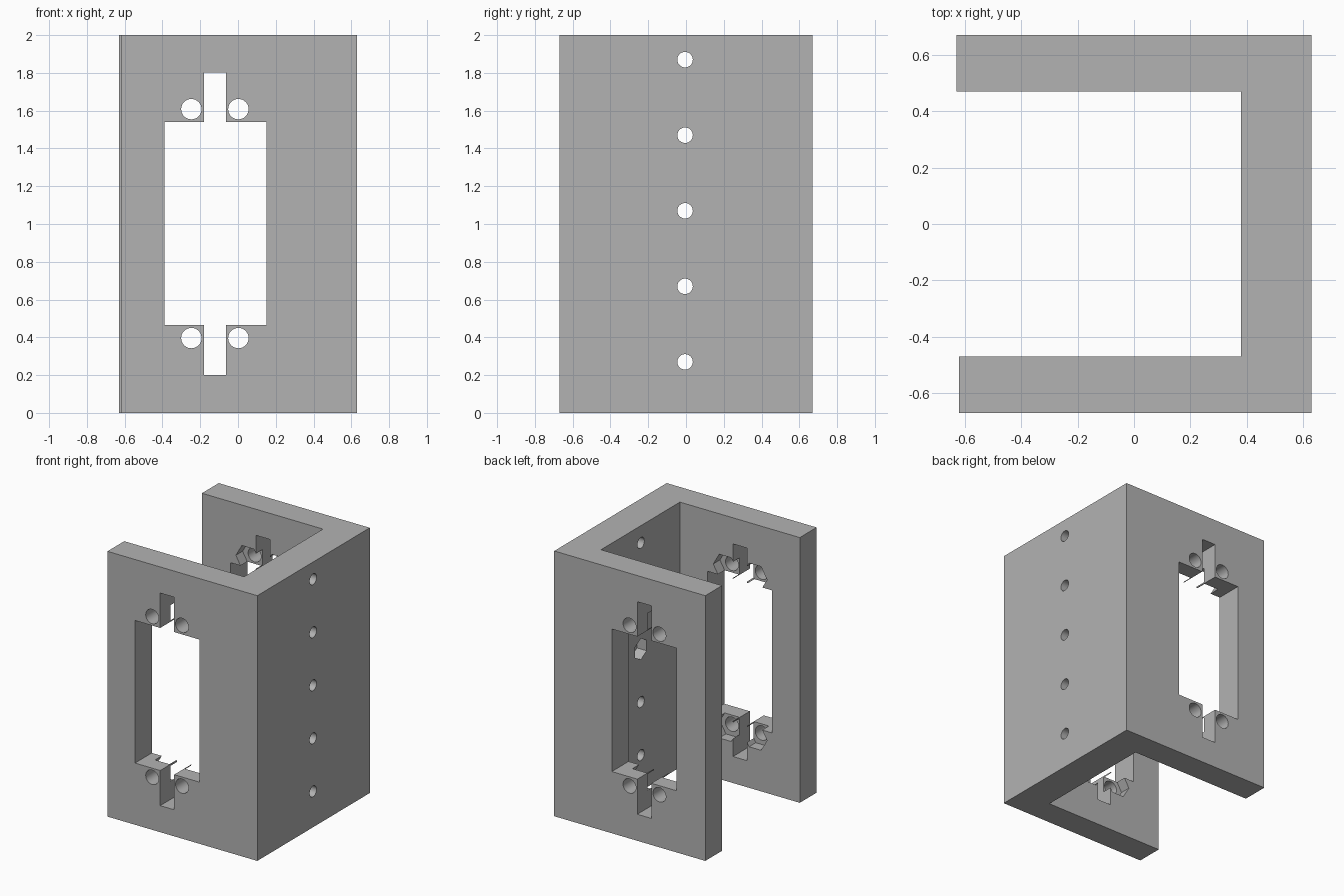
import bpy, bmesh, math
from mathutils import Vector

old = bpy.data.objects.get("Cube")
if old:
    bpy.data.objects.remove(old, do_unlink=True)

grey = bpy.data.materials.new("plain grey")
grey.use_nodes = True
colour = (0.45, 0.45, 0.45, 1)
grey.diffuse_color = colour
grey.node_tree.nodes["Principled BSDF"].inputs["Base Color"].default_value = colour


def prism(name, outline, place, start, end):
    """Extrude a 2D outline between two depths; place maps (u, v, depth) to a point."""
    bm = bmesh.new()
    face = bm.faces.new([bm.verts.new(place(u, v, start)) for u, v in outline])
    out = bmesh.ops.extrude_face_region(bm, geom=[face])
    moved = [g for g in out["geom"] if isinstance(g, bmesh.types.BMVert)]
    shift = Vector(place(0, 0, end)) - Vector(place(0, 0, start))
    bmesh.ops.translate(bm, verts=moved, vec=shift)
    bmesh.ops.recalc_face_normals(bm, faces=bm.faces)
    mesh = bpy.data.meshes.new(name)
    bm.to_mesh(mesh)
    bm.free()
    mesh.materials.append(grey)
    obj = bpy.data.objects.new(name, mesh)
    bpy.context.collection.objects.link(obj)
    return obj


def ring(u, v, radius, sides, turn=0):
    return [(u + radius * math.cos(turn + math.tau * i / sides),
             v + radius * math.sin(turn + math.tau * i / sides)) for i in range(sides)]


def along_x(u, v, d):
    return (d, u, v)


def along_y(u, v, d):
    return (u, d, v)


def along_z(u, v, d):
    return (u, v, d)


# U-shaped body: two plates joined by a side wall
body = prism("bracket_body", [(-0.62, -0.67), (0.63, -0.67), (0.63, 0.67), (-0.63, 0.67),
                              (-0.63, 0.47), (0.38, 0.47), (0.38, -0.47), (-0.62, -0.47)],
             along_z, 0, 2)

cutters = []

# Window with a narrow slot above and below, through both plates
left, right, low, high = -0.39, 0.15, 0.465, 1.54
s0, s1, bottom, top = -0.18, -0.063, 0.2, 1.803
cross = [(left, low), (s0, low), (s0, bottom), (s1, bottom), (s1, low), (right, low),
         (right, high), (s1, high), (s1, top), (s0, top), (s0, high), (left, high)]
cutters.append(prism("window_cutter", cross, along_y, -1, 1))

# Screw holes through the plates, with hexagonal nut pockets on the inner faces
for x in (-0.247, 0.002):
    for z in (0.396, 1.608):
        cutters.append(prism("screw_hole_cutter", ring(x, z, 0.054, 32), along_y, -1, 1))
        cutters.append(prism("nut_pocket_cutter", ring(x, z, 0.1, 6), along_y, -0.55, 0.55))

# Row of holes in the side wall, the middle one with a nut pocket
for i in range(5):
    z = 0.27 + 0.4 * i
    cutters.append(prism("wall_hole_cutter", ring(-0.005, z, 0.041, 32), along_x, 0.2, 1))
cutters.append(prism("wall_pocket_cutter", ring(-0.005, 1.07, 0.08, 6, math.pi / 6),
                     along_x, 0.2, 0.46))

# Cut everything from the body
for cutter in cutters:
    cutter.hide_render = True
    mod = body.modifiers.new(cutter.name, "BOOLEAN")
    mod.operation = "DIFFERENCE"
    mod.solver = "EXACT"
    mod.object = cutter

bpy.context.view_layer.update()
result = bpy.data.meshes.new_from_object(
    body.evaluated_get(bpy.context.evaluated_depsgraph_get()))
body.modifiers.clear()
body.data = result
for cutter in cutters:
    bpy.data.objects.remove(cutter, do_unlink=True)

# Smooth the round holes and keep the edges sharp
bpy.ops.object.select_all(action="DESELECT")
body.select_set(True)
bpy.context.view_layer.objects.active = body
bpy.ops.object.shade_smooth_by_angle(angle=math.radians(30))
